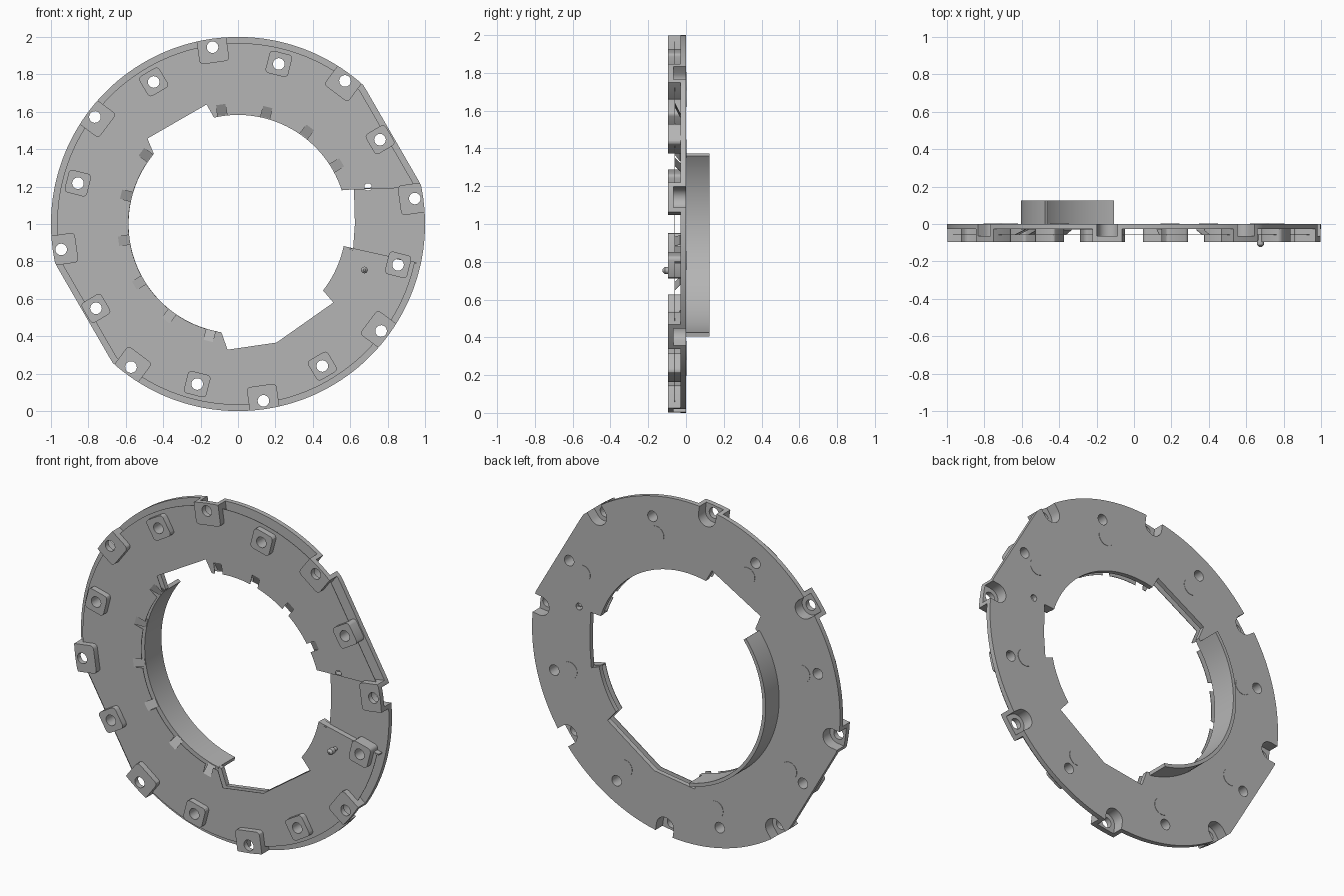
import bpy, bmesh, math
from math import cos, sin, radians, pi

if "Cube" in bpy.data.objects:
    bpy.data.objects.remove(bpy.data.objects["Cube"])

grey = bpy.data.materials.new("plain_grey")
grey.use_nodes = True
tone = (0.46, 0.46, 0.46, 1)
grey.diffuse_color = tone
grey.node_tree.nodes["Principled BSDF"].inputs["Base Color"].default_value = tone

START, STEP = 8.2, 22.5      # angle of the first mount and the mount spacing
R_OUT, R_IN = 0.955, 0.883   # mount radii, alternating
SKIN, FLOOR = -0.06, -0.028  # front skin and front of the back plate
outer_angles = [START + 2 * STEP * k for k in range(8)]
inner_angles = [a + STEP for a in outer_angles]


def arc(r, a0, a1, n):
    """Points on an arc around the ring's axis, angles in degrees."""
    steps = [radians(a0 + (a1 - a0) * i / n) for i in range(n + 1)]
    return [(r * cos(a), r * sin(a)) for a in steps]


def place(points, angle):
    """Turn (radial, tangential) points to an angle on the ring."""
    c, s = cos(radians(angle)), sin(radians(angle))
    return [(u * c - v * s, u * s + v * c) for u, v in points]


def disc(u, v, r, n=24):
    return [(u + x, v + y) for x, y in arc(r, 0, 360, n)[:-1]]


def rounded(u0, u1, w, r=0.02):
    """Rounded rectangle from radius u0 to u1 with half width w."""
    corners = [(u1 - r, w - r, 0), (u0 + r, w - r, 90),
               (u0 + r, r - w, 180), (u1 - r, r - w, 270)]
    return [(u + x, v + y) for u, v, a in corners for x, y in arc(r, a, a + 90, 3)]


def prisms(name, outlines, y0, y1):
    """Extrude outlines in the x-z plane from y0 to y1 as one object."""
    bm = bmesh.new()
    for pts in outlines:
        front = [bm.verts.new((x, y0, z + 1)) for x, z in pts]
        back = [bm.verts.new((x, y1, z + 1)) for x, z in pts]
        bm.faces.new(front)
        bm.faces.new(back[::-1])
        for i in range(len(pts)):
            j = (i + 1) % len(pts)
            bm.faces.new((front[j], front[i], back[i], back[j]))
    bmesh.ops.recalc_face_normals(bm, faces=bm.faces)
    mesh = bpy.data.meshes.new(name)
    bm.to_mesh(mesh)
    bm.free()
    mesh.materials.append(grey)
    obj = bpy.data.objects.new(name, mesh)
    bpy.context.collection.objects.link(obj)
    return obj


def activate(obj):
    bpy.ops.object.select_all(action='DESELECT')
    obj.select_set(True)
    bpy.context.view_layer.objects.active = obj


def combine(obj, tool, operation='DIFFERENCE'):
    activate(obj)
    mod = obj.modifiers.new("cut", 'BOOLEAN')
    mod.operation, mod.object, mod.solver = operation, tool, 'EXACT'
    bpy.ops.object.modifier_apply(modifier=mod.name)


def smooth(obj):
    activate(obj)
    bpy.ops.object.shade_smooth_by_angle(angle=radians(30))


# Ring outline: a circle with two opposite flats
def rim_radius(a):
    return min(1, 0.952 / max(abs(cos(radians(a - 30))), 0.1))


outline = [(rim_radius(a) * cos(radians(a)), rim_radius(a) * sin(radians(a)))
           for a in range(0, 360, 2)]
inset = [(x * 0.967, z * 0.967) for x, z in outline]

# Opening: arcs joined by angular notches
opening = (arc(0.583, 18, 102.7, 30)
           + [(-0.168, 0.639), (-0.484, 0.457)]
           + arc(0.586, 140.2, 261.3, 42)
           + [(-0.056, -0.672), (0.206, -0.634), (0.51, -0.42)]
           + arc(0.577, 322, 348, 10)
           + [(0.615, -0.14), (0.625, 0), (0.62, 0.185)])

# Cutters
opening_cut = prisms("opening_cutter", [opening], -0.2, 0.2)
recess_cut = prisms("recess_cutter",
                    [[(0.5, -0.11), (1.1, -0.245), (1.1, 0.2), (0.5, 0.18)]], -0.2, FLOOR)
holes = [place(disc(R_OUT, 0, 0.031), a) for a in outer_angles]
holes += [place(disc(R_IN, 0, 0.031), a) for a in inner_angles]
holes.append(disc(0.695, 0.198, 0.02, 12))
hole_cut = prisms("hole_cutter", holes, -0.2, 0.2)
pocket = [(R_OUT + x, z) for x, z in arc(0.056, 90, 270, 12)] + [(1.1, -0.056), (1.1, 0.056)]
pocket_cut = prisms("pocket_cutter", [place(pocket, a) for a in outer_angles], -0.065, 0.1)
clip = prisms("outline_clip", [outline], -0.2, 0.2)
clip_angles = [START + STEP * k for k in (1, 2, 3, 4, 6, 7, 8, 9, 10, 11)]
slots = [(0.55, -0.025), (0.645, -0.025), (0.645, 0.025), (0.55, 0.025)]
slot_cut = prisms("slot_cutter", [place(slots, a) for a in clip_angles], -0.2, -0.04)

# Back plate, full outline
plate = prisms("back_plate", [outline], FLOOR, 0)
for tool in (opening_cut, pocket_cut, hole_cut):
    combine(plate, tool)
smooth(plate)

# Thin front skin, set in from the rim and open at the recess
skin = prisms("front_skin", [inset], SKIN, SKIN + 0.003)
for tool in (recess_cut, opening_cut, slot_cut, pocket_cut, hole_cut):
    combine(skin, tool)

# Mounting pads on the front
outer_pads = prisms("outer_mounting_pads",
                    [place(rounded(0.872, 1.02, 0.08), a) for a in outer_angles], -0.095, -0.002)
combine(outer_pads, clip, 'INTERSECT')
combine(outer_pads, pocket_cut)
inner_pads = prisms("inner_mounting_pads",
                    [place(rounded(0.822, 0.945, 0.062), a) for a in inner_angles], -0.095, -0.017)
combine(inner_pads, clip, 'INTERSECT')
for pads in (outer_pads, inner_pads):
    combine(pads, hole_cut)
    smooth(pads)

for tool in (opening_cut, recess_cut, hole_cut, pocket_cut, clip, slot_cut):
    bpy.data.objects.remove(tool)

# Sloped slot floors around the opening, sinking towards the middle
ramp = [(0.588, -0.025), (0.645, -0.025), (0.645, 0.025), (0.588, 0.025)]
ramps = prisms("slot_ramps", [place(ramp, a) for a in clip_angles], -0.032, -0.029)
for v in ramps.data.vertices:
    if math.hypot(v.co.x, v.co.z - 1) > 0.62:
        v.co.y += SKIN + 0.032

# Collar on the back, along one side of the opening
collar = prisms("rear_collar",
                [arc(0.605, 142, 259.5, 48) + arc(0.585, 259.5, 142, 48)], -0.03, 0.125)
smooth(collar)

# Step walls on both sides of the recess
prisms("recess_walls",
       [[(0.565, -0.125), (0.955, -0.212), (0.955, -0.205), (0.565, -0.118)],
        [(0.555, 0.183), (0.87, 0.193), (0.87, 0.199), (0.555, 0.189)]],
       SKIN, -0.02)

# Locating pin with a wider head
pin = prisms("pin_shaft", [disc(0.676, -0.246, 0.012, 16)], -0.1, SKIN)
head = prisms("pin_head", [disc(0.676, -0.246, 0.018, 16)], -0.112, -0.085)
smooth(pin)
smooth(head)
bpy.ops.mesh.primitive_cone_add(vertices=16, radius1=0.018, radius2=0.006, depth=0.012,
                                location=(0.676, -0.118, 0.754), rotation=(pi / 2, 0, 0))
tip = bpy.context.object
tip.name = "pin_tip"
tip.data.materials.append(grey)

# Flush round pads on the back
back_pads = prisms("back_discs", [place(disc(0.78, 0, 0.05), a) for a in inner_angles],
                   -0.005, 0.002)
smooth(back_pads)
